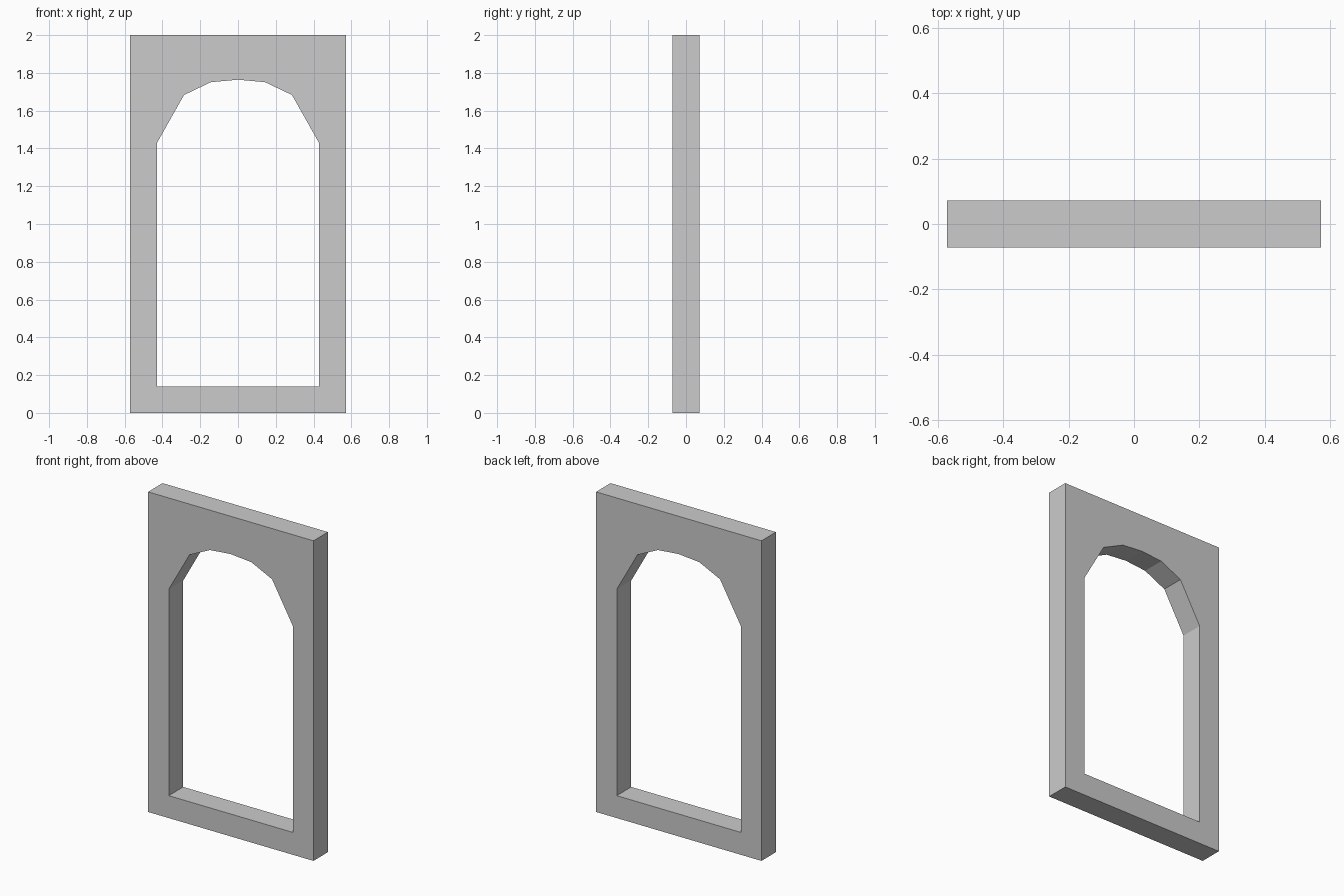
import bpy, bmesh

if "Cube" in bpy.data.objects:
    bpy.data.objects.remove(bpy.data.objects["Cube"])

U = 1 / 7            # grid step: wall thickness and arch spacing
HALF_DEPTH = U / 2

# Right half of the frame: (opening point, matching outer point), sill to crown
half = [
    ((3 * U, 0.14), (4 * U, 0.0)),
    ((3 * U, 1.43), (4 * U, 2.0)),
    ((2 * U, 1.683), (2 * U, 2.0)),
    ((U, 1.751), (U, 2.0)),
]
crown = [((0.0, 1.764), (0.0, 2.0))]
mirrored = [((-a[0], a[1]), (-b[0], b[1])) for a, b in reversed(half)]
pairs = half + crown + mirrored

# Front face as a ring of quads, then extruded back through the wall depth
bm = bmesh.new()
ring = [[bm.verts.new((x, -HALF_DEPTH, z)) for x, z in pair] for pair in pairs]
for (i0, o0), (i1, o1) in zip(ring, ring[1:] + ring[:1]):
    bm.faces.new((i0, o0, o1, i1))
ext = bmesh.ops.extrude_face_region(bm, geom=bm.faces[:], use_keep_orig=True)
back = [g for g in ext["geom"] if isinstance(g, bmesh.types.BMVert)]
bmesh.ops.translate(bm, verts=back, vec=(0, 2 * HALF_DEPTH, 0))
bmesh.ops.recalc_face_normals(bm, faces=bm.faces[:])

mesh = bpy.data.meshes.new("arched_frame")
bm.to_mesh(mesh)
bm.free()
frame = bpy.data.objects.new("arched_frame", mesh)
bpy.context.collection.objects.link(frame)
